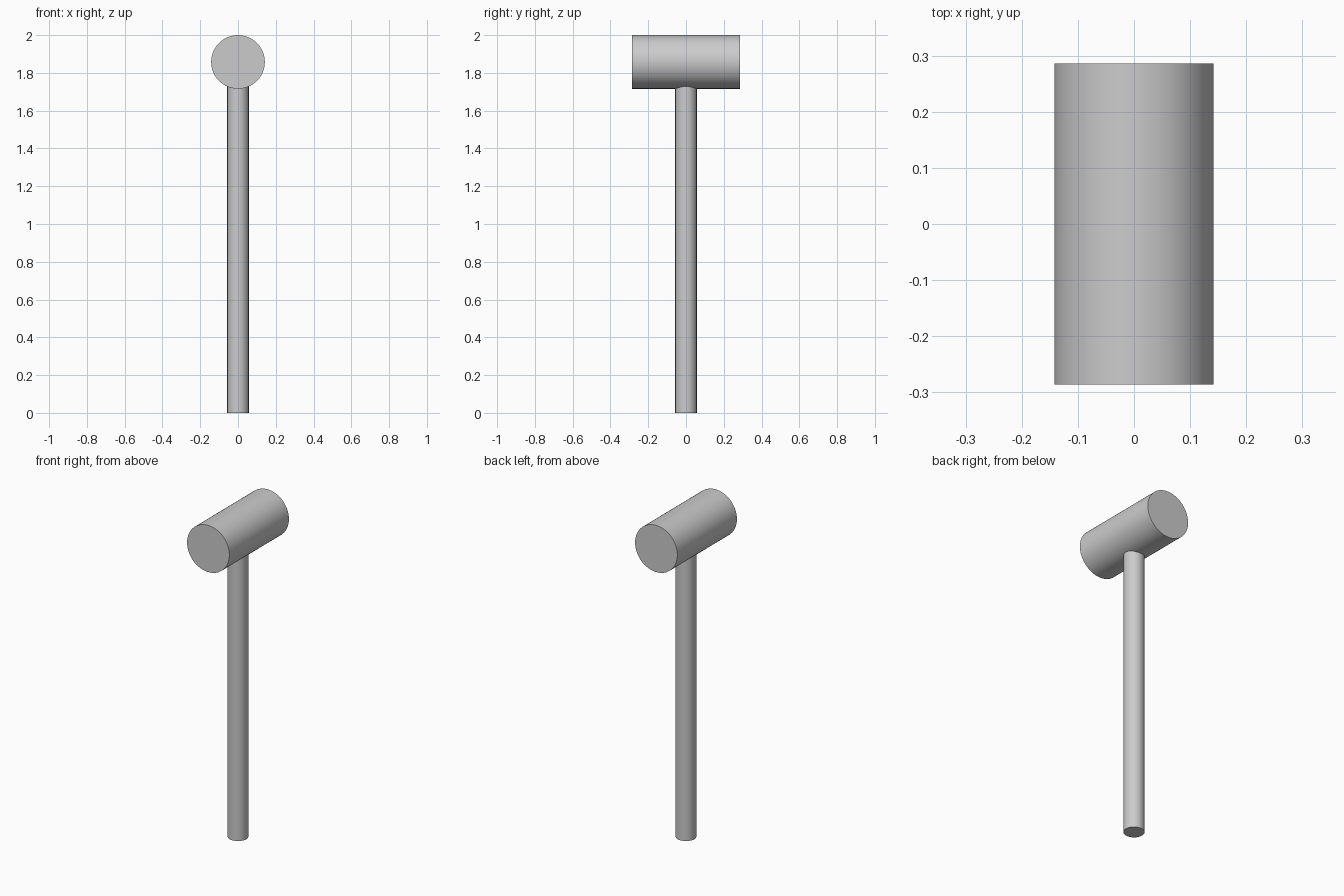
import bpy
import math

cube = bpy.data.objects.get("Cube")
if cube:
    bpy.data.objects.remove(cube, do_unlink=True)

HEAD_RADIUS = 0.142
HEAD_LENGTH = 0.572
HANDLE_RADIUS = 0.057
HEAD_Z = 2 - HEAD_RADIUS

# Single plain grey
grey = bpy.data.materials.new("plain_grey")
grey.use_nodes = True
colour = (0.6, 0.6, 0.6, 1)
grey.diffuse_color = colour
grey.node_tree.nodes["Principled BSDF"].inputs["Base Color"].default_value = colour


def cylinder(name, radius, length, location, rotation=(0, 0, 0)):
    bpy.ops.mesh.primitive_cylinder_add(
        vertices=64, radius=radius, depth=length,
        location=location, rotation=rotation)
    obj = bpy.context.object
    obj.name = name
    obj.data.materials.append(grey)
    bpy.ops.object.shade_smooth_by_angle(angle=math.radians(30))
    return obj


# Mallet head lying front to back
cylinder("mallet_head", HEAD_RADIUS, HEAD_LENGTH, (0, 0, HEAD_Z),
         (math.pi / 2, 0, 0))

# Straight handle, its top buried inside the head
handle_top = HEAD_Z - HEAD_RADIUS / 2
cylinder("handle", HANDLE_RADIUS, handle_top, (0, 0, handle_top / 2))
